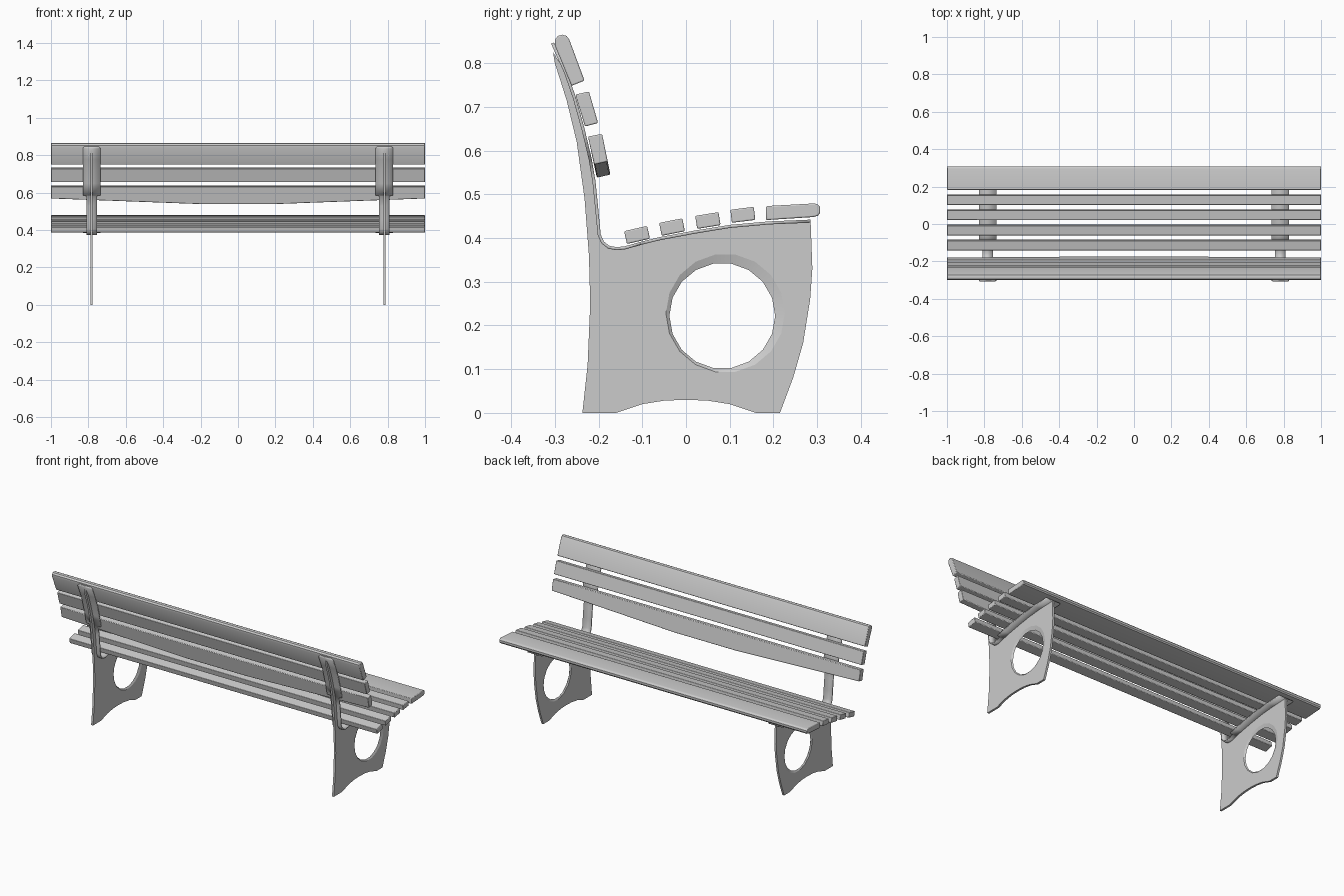
import bpy
import bmesh
from math import cos, sin, tau, radians
from mathutils import Matrix

cube = bpy.data.objects.get("Cube")
if cube:
    bpy.data.objects.remove(cube)

grey = bpy.data.materials.new("plain grey")
grey.use_nodes = True
grey.diffuse_color = (0.6, 0.6, 0.6, 1)
grey.node_tree.nodes["Principled BSDF"].inputs["Base Color"].default_value = (0.6, 0.6, 0.6, 1)

LEG_X = 0.783
HALF_PLATE = 0.006
parts = []


def add_object(name, mesh):
    mesh.materials.clear()
    mesh.materials.append(grey)
    obj = bpy.data.objects.new(name, mesh)
    bpy.context.collection.objects.link(obj)
    parts.append(obj)
    return obj


def loft(name, rings, closed=True, caps=True):
    """Skin a row of equal point rings."""
    bm = bmesh.new()
    rows = [[bm.verts.new(p) for p in ring] for ring in rings]
    n = len(rows[0])
    for a, b in zip(rows, rows[1:]):
        for i in range(n if closed else n - 1):
            j = (i + 1) % n
            bm.faces.new((a[i], a[j], b[j], b[i]))
    if caps:
        bm.faces.new(rows[0])
        bm.faces.new(rows[-1])
        bmesh.ops.recalc_face_normals(bm, faces=bm.faces)
    mesh = bpy.data.meshes.new(name)
    bm.to_mesh(mesh)
    bm.free()
    return add_object(name, mesh)


def slat(name, section, lift=0):
    """Full-length board; lift raises the last two section points towards the ends."""
    stations = [-1, -0.8, -0.6, -0.4, -0.2, 0.2, 0.4, 0.6, 0.8, 1] if lift else [-1, 1]
    rings = []
    for x in stations:
        up = lift * max(0, (abs(x) - 0.2) / 0.8)
        rings.append([(x, y - 0.2 * up * (i > 1), z + up * (i > 1))
                      for i, (y, z) in enumerate(section)])
    obj = loft(name, rings)
    bevel = obj.modifiers.new("soft edges", 'BEVEL')
    bevel.width = 0.003
    bevel.segments = 2
    bevel.limit_method = 'ANGLE'
    bevel.angle_limit = radians(40)


# Seat boards
slat("seat_front_slat", [(0.183, 0.441), (0.183, 0.473), (0.293, 0.479), (0.302, 0.477),
                         (0.307, 0.470), (0.307, 0.458), (0.302, 0.451), (0.292, 0.448)])
for i, (y, z, tilt) in enumerate([(0.130, 0.453, 7), (0.050, 0.440, 9),
                                  (-0.032, 0.425, 11), (-0.112, 0.407, 13)]):
    c, s = cos(radians(tilt)), sin(radians(tilt))
    corners = [(-0.027, -0.015), (-0.027, 0.015), (0.027, 0.015), (0.027, -0.015)]
    slat(f"seat_slat_{i + 1}", [(y + a * c - b * s, z + a * s + b * c) for a, b in corners])

# Backrest boards, the lowest with a bowed lower edge
slat("back_top_slat", [(-0.262, 0.748), (-0.300, 0.841), (-0.300, 0.853), (-0.293, 0.862),
                       (-0.283, 0.865), (-0.273, 0.862), (-0.267, 0.854), (-0.232, 0.760)])
slat("back_middle_slat", [(-0.253, 0.728), (-0.222, 0.735), (-0.201, 0.663), (-0.231, 0.655)])
slat("back_lower_slat", [(-0.224, 0.632), (-0.192, 0.638), (-0.173, 0.545), (-0.204, 0.538)],
     lift=0.03)

# Side profile shared by the support strip and the leg plate: y, z, half width
WIDE, NARROW = 0.047, 0.028
strip = [(0.285, 0.442, WIDE), (0.190, 0.438, WIDE), (0.100, 0.430, WIDE),
         (0.020, 0.417, WIDE), (-0.060, 0.402, WIDE), (-0.105, 0.391, WIDE),
         (-0.108, 0.390, NARROW), (-0.140, 0.381, NARROW), (-0.158, 0.379, NARROW),
         (-0.175, 0.382, NARROW), (-0.188, 0.392, NARROW), (-0.195, 0.408, NARROW),
         (-0.200, 0.460, NARROW), (-0.207, 0.530, NARROW), (-0.216, 0.583, NARROW),
         (-0.217, 0.587, WIDE), (-0.232, 0.650, WIDE), (-0.252, 0.722, WIDE),
         (-0.272, 0.780, WIDE), (-0.298, 0.838, WIDE), (-0.302, 0.847, WIDE - 0.008)]
outline = [(y, z - 0.004) if y > -0.15 else (y - 0.004, z) for y, z, w in strip[:-2]]
outline += [(-0.304, 0.825), (-0.300, 0.800), (-0.273, 0.715), (-0.250, 0.620),
            (-0.232, 0.490), (-0.222, 0.360), (-0.219, 0.250), (-0.225, 0.110),
            (-0.237, 0), (-0.160, 0), (-0.100, 0.020), (-0.050, 0.028), (0, 0.030),
            (0.050, 0.028), (0.100, 0.020), (0.160, 0), (0.215, 0), (0.245, 0.080),
            (0.268, 0.160), (0.284, 0.260), (0.289, 0.330)]


def circle(y, z, r, count=18):
    return [(y + r * cos(tau * i / count), z + r * sin(tau * i / count)) for i in range(count)]


hole = circle(0.090, 0.228, 0.136)
lip = circle(0.083, 0.222, 0.121)

# Leg plate: filled outline with a round hole, stood upright
curve = bpy.data.curves.new("leg_outline", 'CURVE')
curve.dimensions = '2D'
curve.fill_mode = 'BOTH'
curve.extrude = HALF_PLATE
for loop in (outline, hole):
    spline = curve.splines.new('POLY')
    spline.points.add(len(loop) - 1)
    for point, (y, z) in zip(spline.points, loop):
        point.co = (y, z, 0, 1)
    spline.use_cyclic_u = True
helper = bpy.data.objects.new("leg_outline", curve)
bpy.context.collection.objects.link(helper)
bpy.context.view_layer.update()
plate_mesh = bpy.data.meshes.new_from_object(
    helper.evaluated_get(bpy.context.evaluated_depsgraph_get()))
bpy.data.objects.remove(helper)
plate_mesh.transform(Matrix(((0, 0, 1, 0), (1, 0, 0, 0), (0, 1, 0, 0), (0, 0, 0, 1))))

for side, x in (("left", LEG_X), ("right", -LEG_X)):
    plate = add_object(f"{side}_leg_plate", plate_mesh.copy())
    plate.location.x = x

    # Sloped lip around the hole
    loft(f"{side}_hole_lip", [[(x + dx, y, z) for y, z in ring] for dx, ring in
                              ((-HALF_PLATE, hole), (0, lip), (HALF_PLATE, hole))], caps=False)

    # Bent support strip under the seat and behind the backrest
    support = loft(f"{side}_support_strip", [[(x - w, y, z), (x + w, y, z)] for y, z, w in strip],
                   closed=False, caps=False)
    solid = support.modifiers.new("thickness", 'SOLIDIFY')
    solid.thickness = 0.007
    solid.offset = 1

# Smooth shading with sharp edges kept
bpy.ops.object.select_all(action='DESELECT')
for obj in parts:
    obj.select_set(True)
bpy.context.view_layer.objects.active = parts[0]
bpy.ops.object.shade_smooth_by_angle(angle=radians(35))
